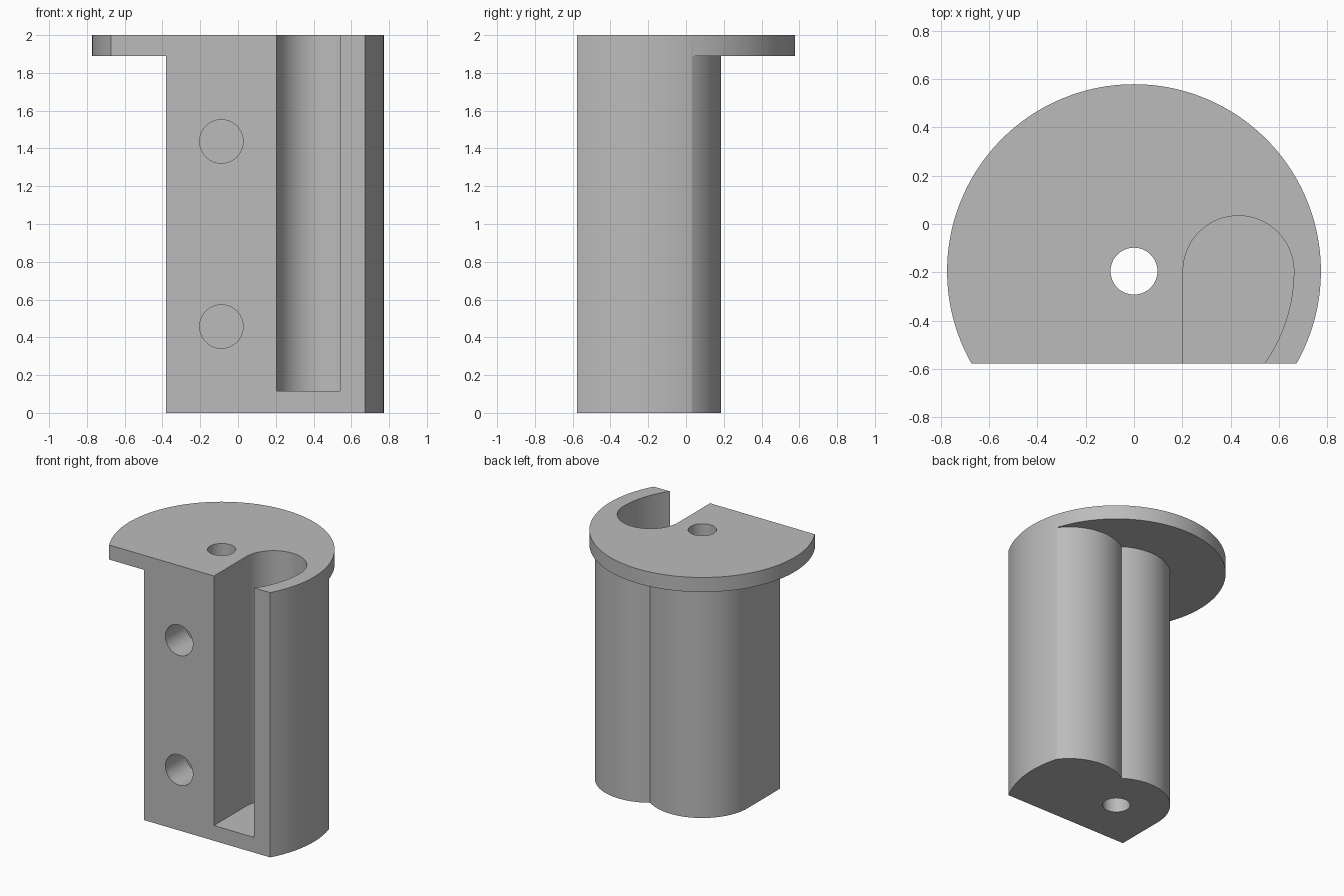
import bpy
import bmesh
from math import radians, sin, cos, pi, sqrt, acos
from mathutils import Matrix

cube = bpy.data.objects.get("Cube")
if cube:
    bpy.data.objects.remove(cube)

AXIS_Y = -0.195      # centre line shared by the flange, bore and pocket
FRONT = -0.577
FLANGE_R = 0.773
POST_R = 0.381       # radius of both rounded lobes
POCKET_X = 0.432
POCKET_R = 0.229
WALL_R = POCKET_X + POCKET_R


def arc(cx, r, start, end, n=64):
    """Points along an arc about (cx, AXIS_Y), angles in radians."""
    return [(cx + r * cos(start + (end - start) * i / n),
             AXIS_Y + r * sin(start + (end - start) * i / n)) for i in range(n + 1)]


def extrude(name, profile, low, high):
    bm = bmesh.new()
    face = bm.faces.new([bm.verts.new((x, y, low)) for x, y in profile])
    top = bmesh.ops.extrude_face_region(bm, geom=[face])
    moved = [v for v in top["geom"] if isinstance(v, bmesh.types.BMVert)]
    bmesh.ops.translate(bm, verts=moved, vec=(0, 0, high - low))
    bmesh.ops.recalc_face_normals(bm, faces=bm.faces)
    mesh = bpy.data.meshes.new(name)
    bm.to_mesh(mesh)
    bm.free()
    obj = bpy.data.objects.new(name, mesh)
    bpy.context.collection.objects.link(obj)
    return obj


def cut(target, cutter):
    mod = target.modifiers.new(cutter.name, "BOOLEAN")
    mod.operation = "DIFFERENCE"
    mod.solver = "EXACT"
    mod.object = cutter
    bpy.context.view_layer.objects.active = target
    bpy.ops.object.modifier_apply(modifier=mod.name)
    bpy.data.objects.remove(cutter)


# Full-height disc with a flat front
corner = acos((AXIS_Y - FRONT) / FLANGE_R)
holder = extrude("flanged_holder",
                 arc(0, FLANGE_R, corner - pi / 2, 3 * pi / 2 - corner, 160), 0, 2)

# Trim below the flange, leaving the two-lobed post
crease = acos(POCKET_X / 2 / POST_R)
outline = [(-POST_R, -1)]
outline += arc(0, POST_R, pi, crease)
outline += arc(POCKET_X, POST_R, pi - crease, radians(10))[1:]
outline += [(1.2, -0.1), (1.2, 1.2), (-1.2, 1.2), (-1.2, -1)]
cut(holder, extrude("post_trim", outline, -0.1, 1.89))

# Side pocket, open at the top and front
end = -acos(sqrt(WALL_R ** 2 - 0.42 ** 2) / WALL_R)
pocket = [(POCKET_X - POCKET_R, -0.8)]
pocket += arc(POCKET_X, POCKET_R, pi, 0)
pocket += arc(0, WALL_R, 0, end, 24)[1:]
pocket.append((pocket[-1][0], -0.8))
cut(holder, extrude("pocket_cutter", pocket, 0.115, 2.2))

# Vertical bore
cut(holder, extrude("bore_cutter", arc(0, 0.097, 0, 2 * pi, 64)[:-1], -0.1, 2.1))

# Two blind screw holes in the front
for z in (0.457, 1.437):
    hole = extrude("screw_hole_cutter", arc(0, 0.115, 0, 2 * pi, 64)[:-1], -0.24, 0.1)
    hole.data.transform(Matrix.Translation((-0.088, FRONT, z))
                        @ Matrix.Rotation(pi / 2, 4, "X")
                        @ Matrix.Translation((0, -AXIS_Y, 0)))
    cut(holder, hole)

# Plain grey material
grey = bpy.data.materials.new("plain_grey")
grey.use_nodes = True
colour = (0.5, 0.5, 0.5, 1)
grey.diffuse_color = colour
grey.node_tree.nodes["Principled BSDF"].inputs["Base Color"].default_value = colour
holder.data.materials.clear()
holder.data.materials.append(grey)

bpy.ops.object.select_all(action="DESELECT")
holder.select_set(True)
bpy.context.view_layer.objects.active = holder
bpy.ops.object.shade_smooth_by_angle(angle=radians(25))
